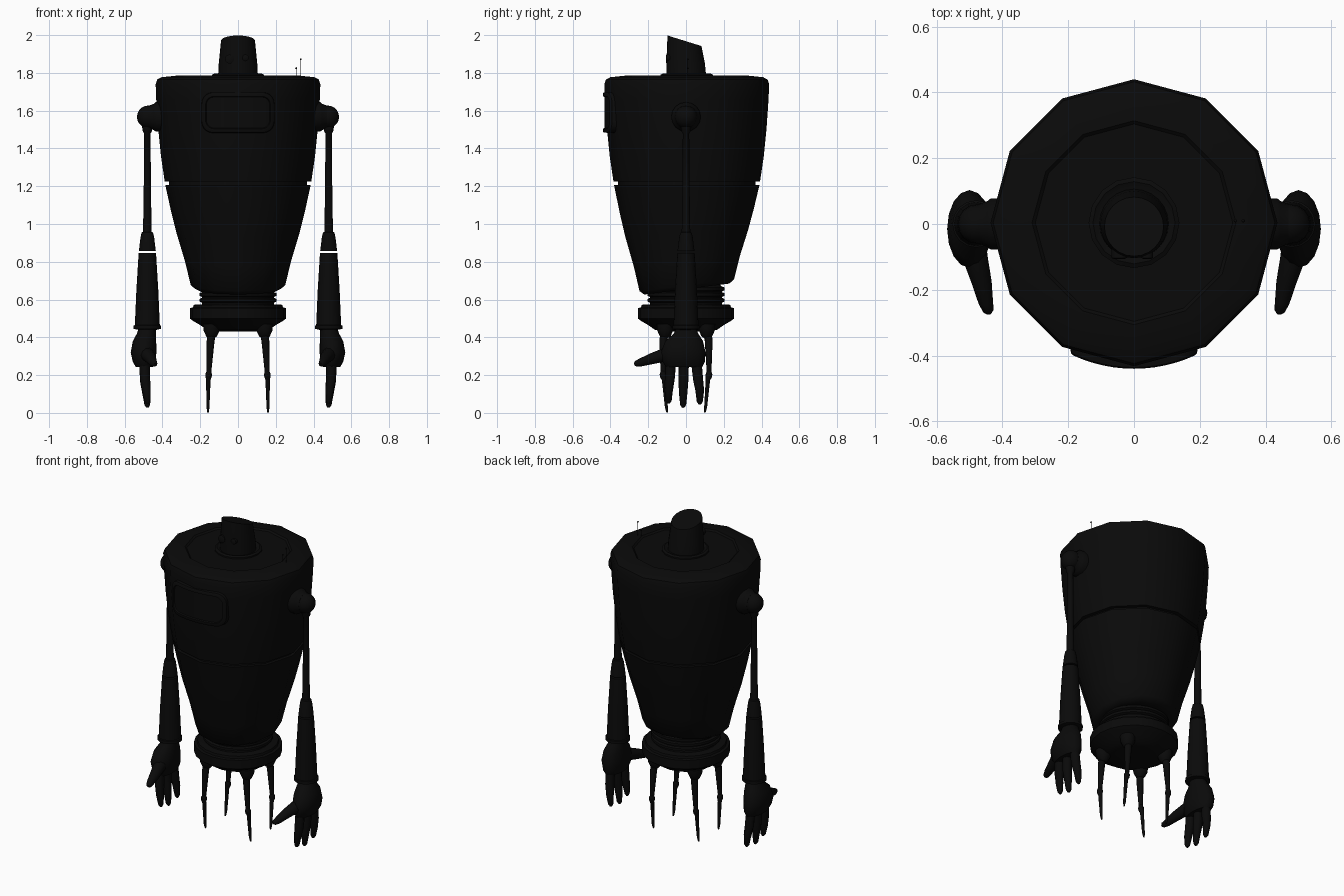
import bpy, bmesh, math
from mathutils import Vector, Matrix

cube = bpy.data.objects.get("Cube")
if cube:
    bpy.data.objects.remove(cube, do_unlink=True)

black = bpy.data.materials.new("matte black")
black.use_nodes = True
COLOUR = (0.003, 0.003, 0.003, 1)
black.diffuse_color = COLOUR
black.node_tree.nodes["Principled BSDF"].inputs["Base Color"].default_value = COLOUR


def finish(name, bm, angle=35):
    bmesh.ops.recalc_face_normals(bm, faces=bm.faces)
    mesh = bpy.data.meshes.new(name)
    bm.to_mesh(mesh)
    bm.free()
    mesh.materials.append(black)
    obj = bpy.data.objects.new(name, mesh)
    bpy.context.collection.objects.link(obj)
    bpy.ops.object.select_all(action='DESELECT')
    obj.select_set(True)
    bpy.context.view_layer.objects.active = obj
    bpy.ops.object.shade_smooth_by_angle(angle=math.radians(angle))
    return obj


def loft(name, rings, angle=35):
    """Skin a list of closed rings and cap both ends."""
    bm = bmesh.new()
    loops = [[bm.verts.new(p) for p in ring] for ring in rings]
    n = len(loops[0])
    for a, b in zip(loops, loops[1:]):
        for i in range(n):
            j = (i + 1) % n
            bm.faces.new((a[i], a[j], b[j], b[i]))
    bm.faces.new(loops[0])
    bm.faces.new(loops[-1])
    return finish(name, bm, angle)


def ellipse(cx, cy, z, rx, ry, n):
    return [Vector((cx + rx * math.cos(i * math.tau / n),
                    cy + ry * math.sin(i * math.tau / n), z)) for i in range(n)]


def lathe(name, profile, n=16, at=(0, 0), angle=35):
    return loft(name, [ellipse(*at, z, r, r, n) for r, z in profile], angle)


def tube(name, stations, n=10):
    """Round limb through (point, radius) stations."""
    pts = [Vector(p) for p, _ in stations]
    rings = []
    for i, (_, r) in enumerate(stations):
        d = pts[min(i + 1, len(pts) - 1)] - pts[max(i - 1, 0)]
        m = Matrix.Translation(pts[i]) @ d.to_track_quat('Z', 'Y').to_matrix().to_4x4()
        rings.append([m @ p for p in ellipse(0, 0, 0, r, r, n)])
    return loft(name, rings, 45)


def ball(name, at, r):
    bm = bmesh.new()
    bmesh.ops.create_uvsphere(bm, u_segments=16, v_segments=10, radius=r,
                              matrix=Matrix.Translation(at))
    return finish(name, bm)


# Twelve-sided torso with a waist groove, recessed lid and tilted bottom
torso = lathe("torso", [
    (.2, .655), (.225, .655), (.25, .675), (.28, .8), (.325, .95), (.355, 1.07),
    (.385, 1.207), (.365, 1.207), (.365, 1.225), (.388, 1.225), (.408, 1.36),
    (.422, 1.5), (.433, 1.66), (.436, 1.74), (.428, 1.765), (.405, 1.777),
    (.31, 1.787), (.30, 1.778), (.12, 1.782)], 12, (0, .004), 40)
for v in torso.data.vertices:
    if v.co.z < 1.2:
        v.co.z += v.co.y * .13 * (1.2 - v.co.z) / .55


# Curved chest hatch: raised frame around a sunken panel
def hatch_ring(half_w, half_h, corner, radius):
    ring = []
    for k, (sx, sz) in enumerate([(1, 1), (-1, 1), (-1, -1), (1, -1)]):
        for s in range(6):
            a = (k + s / 5) * math.pi / 2
            ring.append((sx * (half_w - corner) + corner * math.cos(a),
                         sz * (half_h - corner) + corner * math.sin(a)))
    # extra points along the long edges follow the curve
    full = []
    for i, (x, z) in enumerate(ring):
        full.append((x, z))
        x2, z2 = ring[(i + 1) % len(ring)]
        if abs(x2 - x) > .1:
            full += [(x + (x2 - x) * t / 8, z) for t in range(1, 8)]
    return [Vector((x, -math.sqrt(radius ** 2 - x * x), 1.59 + z)) for x, z in full]


def bridge_hatch(name, specs):
    bm = bmesh.new()
    loops = [[bm.verts.new(p) for p in hatch_ring(*s)] for s in specs]
    n = len(loops[0])
    for a, b in zip(loops, loops[1:]):
        for i in range(n):
            j = (i + 1) % n
            bm.faces.new((a[i], a[j], b[j], b[i]))
    # close the panel with strips between the upper and lower halves
    last, half = loops[-1], n // 2
    upper = [v for v in last if v.co.z > 1.59]
    lower = [v for v in last if v.co.z < 1.59]
    upper.sort(key=lambda v: (round(v.co.x, 4), v.co.z if v.co.x < 0 else -v.co.z))
    lower.sort(key=lambda v: (round(v.co.x, 4), -v.co.z if v.co.x < 0 else v.co.z))
    for i in range(half - 1):
        bm.faces.new((upper[i], upper[i + 1], lower[i + 1], lower[i]))
    return finish(name, bm)


bridge_hatch("chest_hatch", [(.195, .108, .06, .40), (.192, .106, .06, .436),
                             (.185, .1, .055, .44), (.172, .086, .045, .44),
                             (.168, .082, .042, .432)])

# Head: tapered tube cut on a slant, with collar and eyes
lathe("head_collar", [(.138, 1.77), (.138, 1.79), (.125, 1.797), (.11, 1.79)], 16, (0, .004))
head = lathe("head", [(.106, 1.77), (.102, 1.85), (.09, 1.97), (.08, 1.975)], 24, (0, .002))
for v in head.data.vertices:
    t = (v.co.z - 1.77) / .2
    v.co.y -= .01 * t
    if v.co.z > 1.9:
        v.co.z = 1.97 - .31 * (v.co.y + .008)
for name, x, z, r in [("right_eye", -.045, 1.873, .024), ("left_eye", .04, 1.88, .017)]:
    tube(name, [((x, -.075, z), r), ((x, -.103, z), r), ((x, -.106, z), r * .7)], 14)

# Antennas on the left shoulder
for name, x, top in [("short_antenna", .308, 1.825), ("tall_antenna", .332, 1.872)]:
    tube(name, [((x, .01, 1.77), .002), ((x, .01, top), .002)], 6)
    ball(name + "_tip", (x, .01, top), .005)

# Ribbed waist and base disc
ribs = [(.17, .69)]
for z in (.655, .625, .595):
    ribs += [(.19, z + .014), (.203, z + .009), (.203, z - .006), (.19, z - .012)]
lathe("ribbed_waist", ribs + [(.19, .56)], 24)
lathe("base_disc", [(.2, .575), (.235, .572), (.238, .558), (.255, .555), (.255, .5),
                    (.235, .485), (.2, .465), (.165, .44), (.12, .432)], 20)

# Four thin jointed legs
for side, sx in (("left", 1), ("right", -1)):
    for end, sy in (("front", -1), ("back", 1)):
        name = f"{end}_{side}_leg"
        lathe(name + "_socket", [(.045, .47), (.042, .435), (.028, .405), (.015, .395)],
              12, (.14 * sx, .11 * sy))
        tube(name, [((x * sx, y * sy, z), r) for x, y, z, r in [
            (.14, .115, .42, .022), (.145, .12, .38, .021), (.154, .122, .22, .013),
            (.155, .122, .205, .018), (.156, .12, .19, .017), (.157, .116, .175, .012),
            (.159, .104, .03, .008), (.159, .1, .002, .004)]])

# Arms
for side, s in (("left", 1), ("right", -1)):
    X = .48 * s
    tube(side + "_shoulder_collar", [((x * s, 0, 1.567), r) for x, r in
         [(.39, .078), (.435, .078), (.445, .07), (.47, .06)]], 16)
    ball(side + "_shoulder", (X - .005 * s, 0, 1.567), .06)
    lathe(side + "_upper_arm", [(.03, 1.53), (.024, 1.49), (.017, 1.48), (.019, 1.2),
                                (.023, .94)], 12, (X, 0))
    lathe(side + "_elbow", [(.015, .962), (.03, .955), (.036, .93), (.045, .856)], 16, (X, 0))
    lathe(side + "_forearm", [(.046, .847), (.058, .65), (.066, .465), (.072, .462),
                              (.072, .445), (.05, .44)], 16, (X, 0))
    # Flattened palm
    loft(side + "_palm", [ellipse(x * s, y, z, rx, ry, 16) for x, y, z, rx, ry in [
        (.48, 0, .45, .045, .05), (.485, 0, .42, .05, .065), (.495, -.01, .38, .062, .1),
        (.5, -.015, .32, .068, .118), (.497, -.012, .27, .06, .112),
        (.495, -.01, .242, .045, .095)]], 50)
    # Three fingers and a forward thumb
    for finger, y0, y1, tip in (("front", -.08, -.092, .05), ("middle", -.012, -.015, .028),
                                ("back", .055, .073, .045)):
        mid = (.25 + tip) / 2
        tube(f"{side}_{finger}_finger", [
            ((.495 * s, y0, .27), .028), ((.492 * s, (y0 + y1) / 2, mid + .03), .027),
            ((.485 * s, y1, mid - .03), .023), ((.48 * s, y1, tip + .015), .016),
            ((.478 * s, y1, tip), .007)])
    tube(side + "_thumb", [((x * s, y, z), r) for x, y, z, r in [
        (.49, -.06, .32, .04), (.478, -.12, .305, .036), (.462, -.18, .287, .03),
        (.45, -.24, .267, .022), (.442, -.265, .26, .016), (.44, -.273, .257, .007)]])
